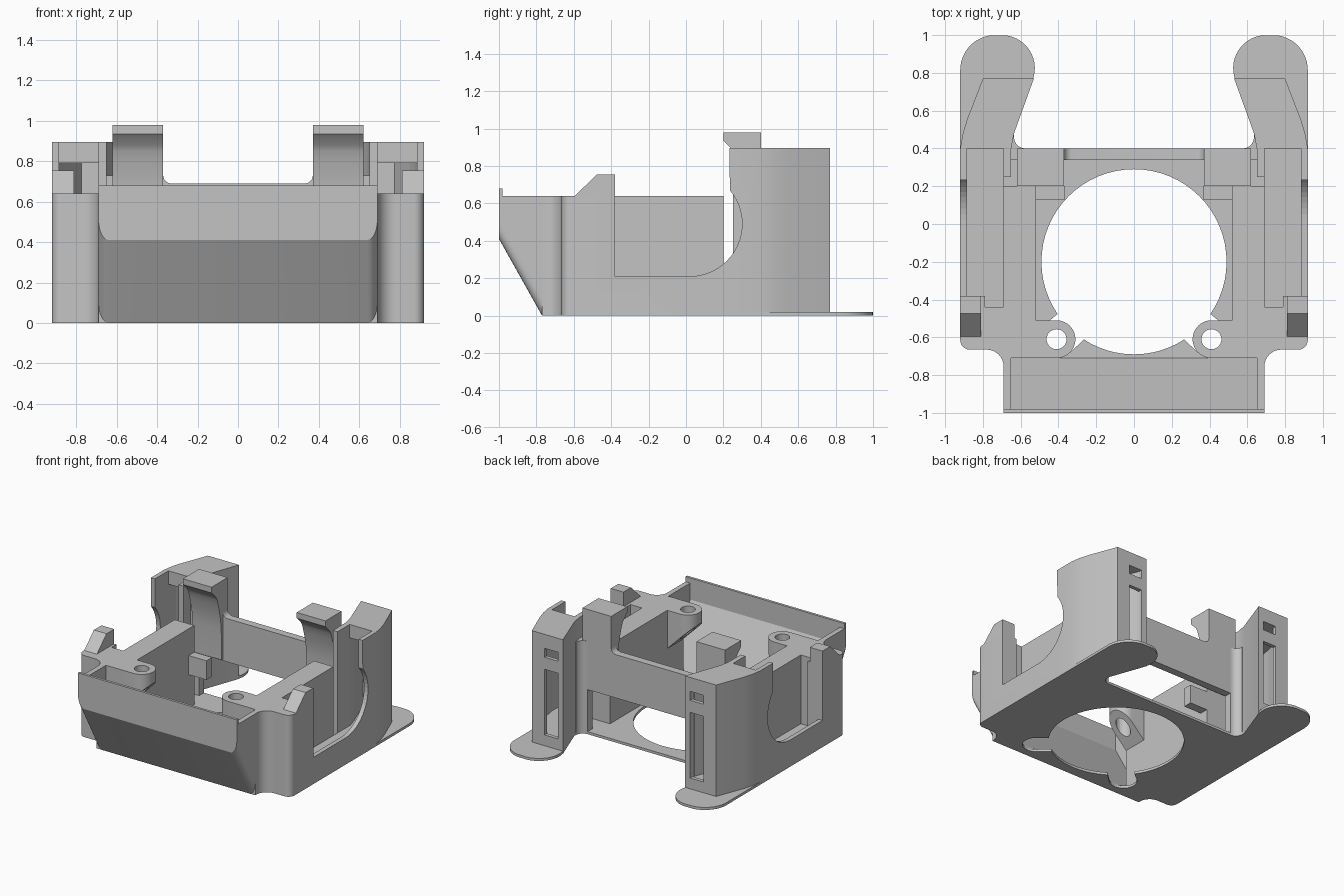
import bpy, bmesh
from math import sin, cos, radians
from mathutils import Vector

cube = bpy.data.objects.get("Cube")
if cube:
    bpy.data.objects.remove(cube, do_unlink=True)

grey = bpy.data.materials.new("plain grey")
grey.use_nodes = True
GREY = (0.55, 0.55, 0.55, 1)
grey.diffuse_color = GREY
grey.node_tree.nodes["Principled BSDF"].inputs["Base Color"].default_value = GREY


def arc(cx, cy, r, start, end, steps=12):
    """Points on an arc, angles in degrees."""
    angles = [radians(start + (end - start) * i / steps) for i in range(steps + 1)]
    return [(cx + r * cos(a), cy + r * sin(a)) for a in angles]


def prism(name, pts, axis, lo, hi, round_edge=None):
    """Extrude a 2D outline along an axis (x: yz outline, y: xz, z: xy)."""
    place = {"x": lambda a, b: (lo, a, b), "y": lambda a, b: (a, lo, b),
             "z": lambda a, b: (a, b, lo)}[axis]
    step = Vector([hi - lo if axis == k else 0 for k in "xyz"])
    bm = bmesh.new()
    face = bm.faces.new([bm.verts.new(place(*p)) for p in pts])
    out = bmesh.ops.extrude_face_region(bm, geom=[face])
    bmesh.ops.translate(bm, vec=step,
                        verts=[v for v in out["geom"] if isinstance(v, bmesh.types.BMVert)])
    bmesh.ops.recalc_face_normals(bm, faces=bm.faces)
    if round_edge:
        edges = [e for e in bm.edges if round_edge(e.verts[1].co - e.verts[0].co)]
        bmesh.ops.bevel(bm, geom=edges, offset=0.05, segments=5, profile=0.5,
                        affect="EDGES")
    mesh = bpy.data.meshes.new(name)
    bm.to_mesh(mesh)
    bm.free()
    mesh.materials.append(grey)
    obj = bpy.data.objects.new(name, mesh)
    bpy.context.collection.objects.link(obj)
    return obj


def box(name, x, y, z):
    return prism(name, [(x[0], y[0]), (x[1], y[0]), (x[1], y[1]), (x[0], y[1])], "z", *z)


def cut(obj, *cutters):
    for c in cutters:
        c.hide_render = True
        c.hide_viewport = True
        mod = obj.modifiers.new("cut", "BOOLEAN")
        mod.operation = "DIFFERENCE"
        mod.solver = "EXACT"
        mod.object = c


def mirror(*objs):
    for o in objs:
        o.modifiers.new("mirror", "MIRROR")


# Outer corner shared by the base plate and the side blocks
corner = ([(0.69, -0.77)] + arc(0.78, -0.755, 0.09, 180, 90, 8)
          + arc(0.87, -0.615, 0.05, -90, 0, 8))
# Concave fillet between the towers and the back wall
fillet = arc(0.575, 0.46, 0.06, 0, -90, 8)

# Base plate with rounded feet, round opening and slots towards the screws
half = (corner + arc(0.735, 0.815, 0.185, 0, 80, 12) + arc(0.7, 0.825, 0.175, 95, 200, 14)
        + [(0.635, 0.49)] + fillet)
plate = prism("base_plate", half + [(-x, y) for x, y in reversed(half)], "z", 0, 0.02)
cut(plate, prism("round_cutter", arc(0, -0.2, 0.49, 0, 354.375, 63), "z", -0.1, 0.1))
for s in (1, -1):
    slot = [(s * x, y) for x, y in [(0.07, -0.2)] + arc(0.41, -0.61, 0.1, 45, -135, 12)
            + [(-0.07, -0.3)]]
    cut(plate, prism("slot_cutter", slot, "z", -0.1, 0.1))

# Side blocks with a deep channel running back into the towers
side = prism("side_block", [(0.52, -0.71), (0.65, -0.71), (0.65, -0.77)] + corner + [
    (0.92, 0.23), (0.885, 0.23), (0.885, 0.41), (0.69, 0.41), (0.69, 0.2),
    (0.52, 0.2)], "z", 0, 0.64)
window = prism("side_window_cutter", [(-0.38, 0.21)] + arc(0.02, 0.49, 0.28, -90, 40, 20)
               + [(0.23, 1.2), (-0.38, 1.2)], "x", 0.8, 1.1)
channel = prism("channel_cutter", [
    (0.69, -0.44), (0.79, -0.44), (0.79, -0.38), (0.885, -0.38), (0.885, 0.4),
    (0.872, 0.475), (0.85, 0.55), (0.775, 0.74), (0.57, 0.74), (0.67, 0.48),
    (0.69, 0.41)], "z", 0.1, 0.79)
cut(side, window, channel)

# Rear towers with latch slots opening into the channel
tower = prism("rear_tower", [
    (0.885, 0.23), (0.92, 0.23), (0.92, 0.4), (0.907, 0.475), (0.885, 0.55), (0.80, 0.77),
    (0.53, 0.77), (0.635, 0.48), (0.65, 0.4), (0.65, 0.25), (0.69, 0.25), (0.69, 0.4),
    (0.885, 0.4)], "z", 0, 0.895)
cut(tower, window, channel,
    box("upper_slot_cutter", (0.575, 0.69), (0.72, 0.9), (0.715, 0.785)),
    box("lower_slot_cutter", (0.575, 0.69), (0.72, 0.9), (0.105, 0.62)))

# Small sloped stops on the side blocks
stop = prism("side_stop", [(-0.6, 0.6), (-0.6, 0.635), (-0.475, 0.755), (-0.38, 0.755),
                           (-0.38, 0.6)], "x", 0.81, 0.92)

# Screw ears with sloped undersides
ear = prism("screw_ear", [(0.54, -0.51)] + arc(0.41, -0.61, 0.1, 90, 270, 20)
            + [(0.54, -0.71)], "z", 0.3, 0.64)
cut(ear, prism("underside_cutter", [(0.25, 0.2), (0.25, 0.61), (0.55, 0.31), (0.55, 0.2)],
               "y", -0.8, -0.4),
    prism("screw_cutter", arc(0.41, -0.61, 0.053, 0, 345, 23), "z", 0.2, 0.8))

# Front shell: sloped thin wall with rounded side edges, hollow inside
front = prism("front_shell", [(-1, 0.68), (-1, 0.41), (-0.77, 0), (-0.6, 0), (-0.6, 0.64),
                              (-0.98, 0.64), (-0.98, 0.68)], "x", -0.69, 0.69,
              round_edge=lambda d: abs(d.y) > 0.1 and abs(d.z) > 0.1)
cut(front, prism("front_cutter", [(-0.98, 0.8), (-0.98, 0.51), (-0.71, 0.03), (-0.71, -0.1),
                                  (-0.5, -0.1), (-0.5, 0.8)], "x", -0.65, 0.65))

# Raised back wall with a rounded dip between the clips
dip = [(0.66, 0.35), (0.66, 0.73), (0.37, 0.73)] + arc(0.33, 0.73, 0.04, 0, -90, 6)
wall = prism("back_wall", dip + [(-x, z) for x, z in reversed(dip)], "y", 0.34, 0.4)

# Hooked spring clips, their feet and the filled corners beside them
clip = prism("spring_clip", [
    (0.4, 0.36), (0.4, 0.98), (0.2, 0.98), (0.2, 0.935), (0.255, 0.88), (0.27, 0.85),
    (0.285, 0.8), (0.3, 0.74), (0.312, 0.68), (0.32, 0.6), (0.325, 0.36)], "x", 0.37, 0.62)
foot = box("clip_foot", (0.365, 0.53), (0.13, 0.2), (0.28, 0.43))
filler = prism("corner_fillet", fillet + [(0.575, 0.34), (0.66, 0.34), (0.66, 0.46)],
               "z", 0, 0.73)

mirror(side, tower, stop, ear, clip, foot, filler)

# Smooth the curved faces but keep the edges sharp
bpy.ops.object.select_all(action="DESELECT")
for o in (plate, side, tower, ear, front, wall, clip, filler):
    o.select_set(True)
    bpy.context.view_layer.objects.active = o
bpy.ops.object.shade_smooth_by_angle(angle=radians(25))
